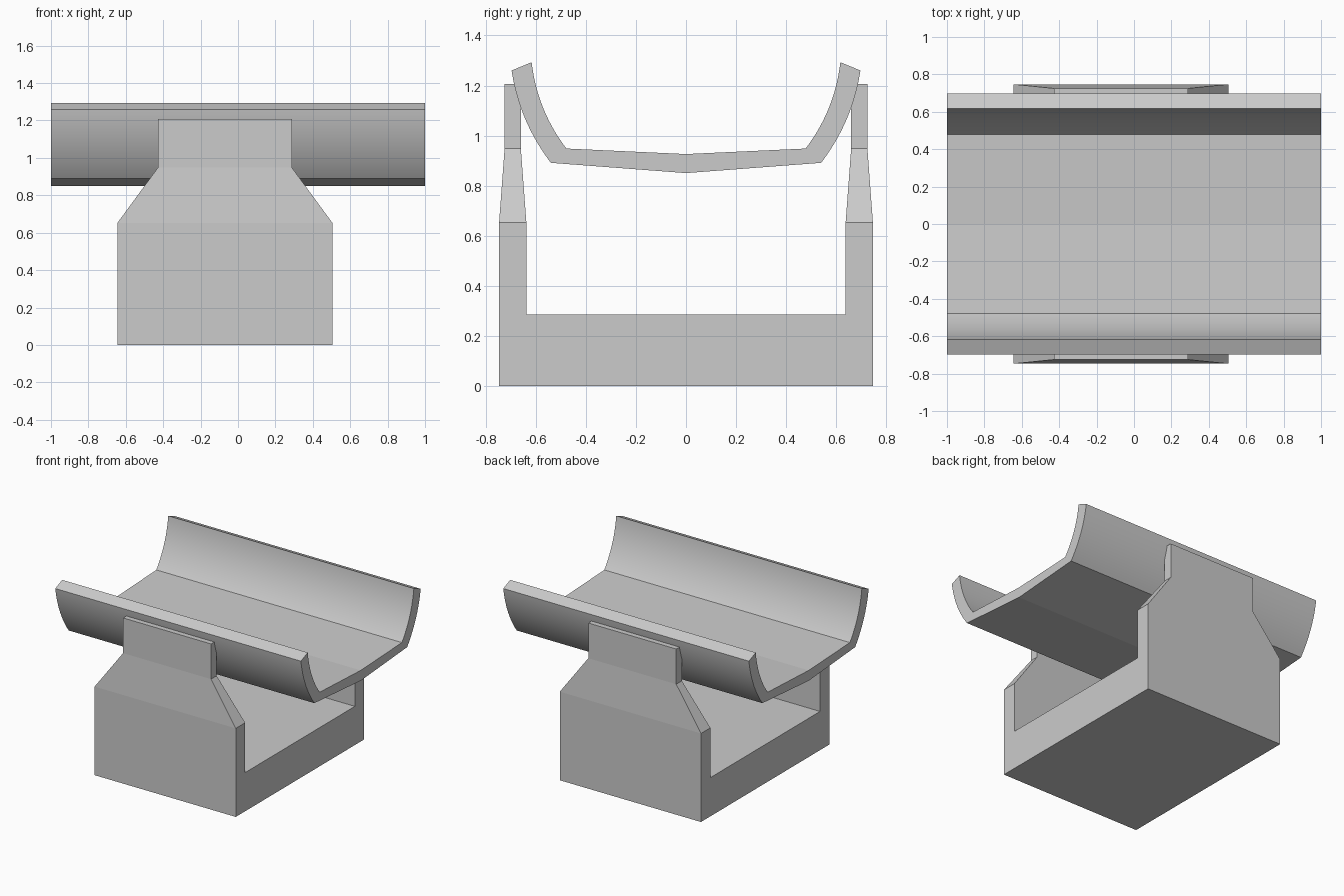
import bpy
import bmesh
from math import radians
from mathutils import Vector

cube = bpy.data.objects.get("Cube")
if cube:
    bpy.data.objects.remove(cube, do_unlink=True)

grey = bpy.data.materials.new("light_grey")
grey.use_nodes = True
grey.diffuse_color = (0.6, 0.6, 0.6, 1)
grey.node_tree.nodes["Principled BSDF"].inputs["Base Color"].default_value = (0.6, 0.6, 0.6, 1)


def finish(name, bm):
    """Turn a bmesh into a named grey object."""
    bmesh.ops.recalc_face_normals(bm, faces=bm.faces)
    mesh = bpy.data.meshes.new(name)
    bm.to_mesh(mesh)
    bm.free()
    mesh.materials.append(grey)
    obj = bpy.data.objects.new(name, mesh)
    bpy.context.collection.objects.link(obj)
    return obj


def loft(profile, span, caps):
    """Sweep a closed (y, z) profile along x; span(z) gives the x ends."""
    bm = bmesh.new()
    ends = [[bm.verts.new((span(z)[i], y, z)) for y, z in profile] for i in (0, 1)]
    n = len(profile)
    for i in range(n):
        j = (i + 1) % n
        bm.faces.new((ends[0][i], ends[0][j], ends[1][j], ends[1][i]))
    for end in ends:
        for cap in caps:
            bm.faces.new([end[i % n] for i in cap])
    return bm


def mirrored(half):
    """Add the -y copy of a half profile, in reverse order."""
    return half + [(-y, z) for y, z in reversed(half)]


# Cradle base: floor and two tapering side plates in one U profile
SHOULDER, NECK, TOP = 0.652, 0.948, 1.207
CENTRE = -0.07


def base_span(z):
    half = 0.575 if z <= SHOULDER else 0.358
    return CENTRE - half, CENTRE + half


half_u = [(0.747, 0), (0.747, SHOULDER), (0.725, NECK), (0.725, TOP),
          (0.66, TOP), (0.66, NECK), (0.638, SHOULDER), (0.638, 0.285)]
left_caps = [(1, 2, 5, 6), (2, 3, 4, 5)]
right_caps = [[15 - i for i in cap] for cap in left_caps]
u_cap = (0, 1, 6, 7, 8, 9, 14, 15)
finish("cradle_base", loft(mirrored(half_u), base_span, [u_cap] + left_caps + right_caps))


# Trough: shallow V floor with curved, upswept sides
def arc(a, control, b, steps=20):
    a, control, b = Vector(a), Vector(control), Vector(b)
    pts = []
    for k in range(steps + 1):
        t = k / steps
        pts.append(tuple(a * (1 - t) ** 2 + control * (2 * t * (1 - t)) + b * t * t))
    return pts


def full_curve(side, middle):
    return side + [middle] + [(-y, z) for y, z in reversed(side)]


outer = full_curve(arc((0.697, 1.26), (0.666, 1.056), (0.54, 0.891)), (0, 0.85))
inner = full_curve(arc((0.617, 1.293), (0.594, 1.10), (0.478, 0.948)), (0, 0.926))
count = len(outer)
strip_caps = [(i, i + 1, 2 * count - 2 - i, 2 * count - 1 - i) for i in range(count - 1)]
trough = finish("trough", loft(outer + inner[::-1], lambda z: (-1, 1), strip_caps))

bpy.ops.object.select_all(action='DESELECT')
trough.select_set(True)
bpy.context.view_layer.objects.active = trough
bpy.ops.object.shade_smooth_by_angle(angle=radians(5))
